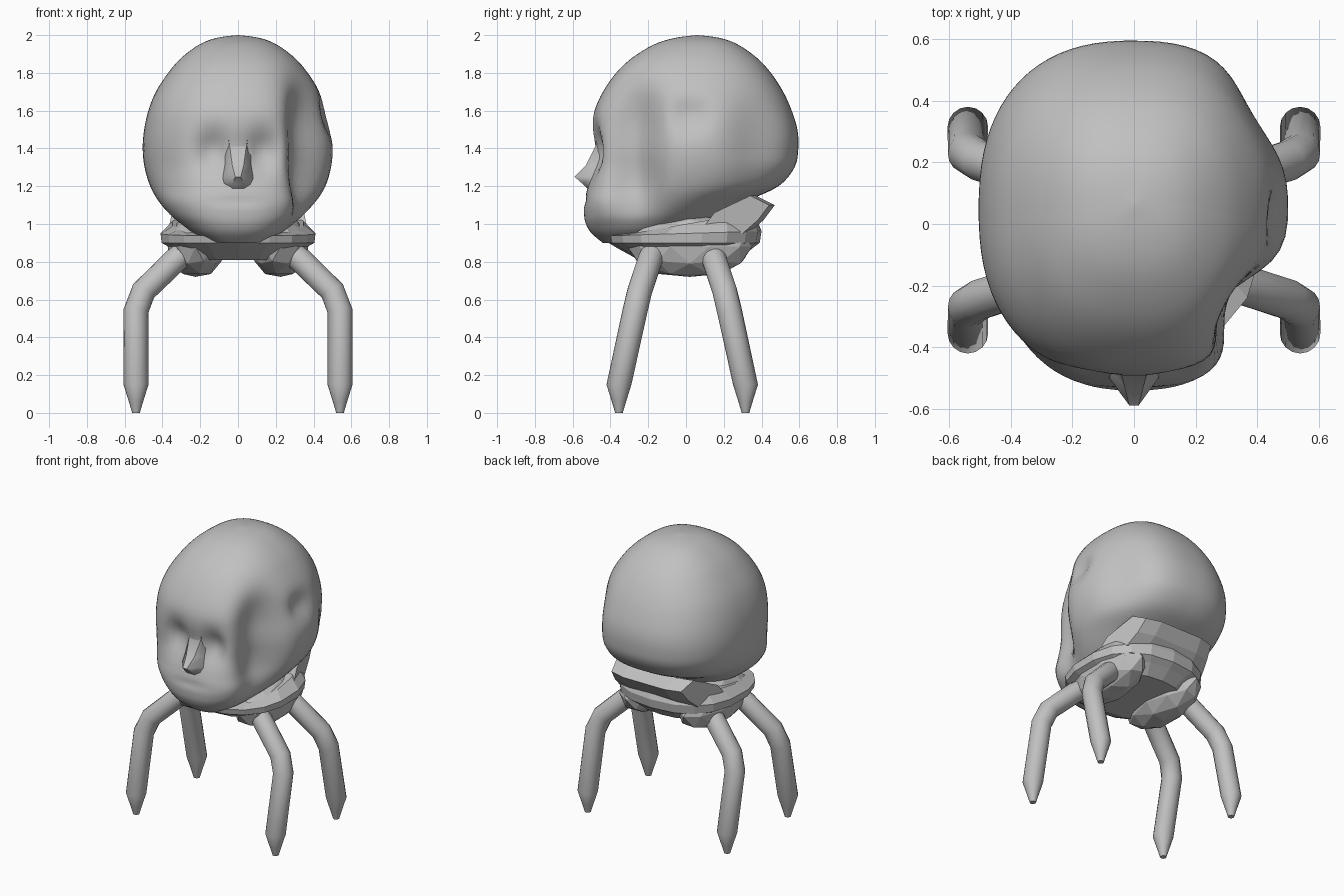
import bpy, bmesh, math
from mathutils import Vector

if "Cube" in bpy.data.objects:
    bpy.data.objects.remove(bpy.data.objects["Cube"])

grey = bpy.data.materials.new("plain grey")
grey.diffuse_color = (0.53, 0.53, 0.53, 1)
grey.use_nodes = True
grey.node_tree.nodes["Principled BSDF"].inputs["Base Color"].default_value = grey.diffuse_color


def make(name, rings, angle=None):
    """Loft closed rings of points into a capped solid."""
    bm = bmesh.new()
    loops = [[bm.verts.new(p) for p in r] for r in rings]
    n = len(loops[0])
    for a, b in zip(loops, loops[1:]):
        for i in range(n):
            j = (i + 1) % n
            bm.faces.new((a[i], a[j], b[j], b[i]))
    bm.faces.new(loops[0][::-1])
    bm.faces.new(loops[-1])
    bmesh.ops.recalc_face_normals(bm, faces=bm.faces)
    return finish(name, bm, angle)


def finish(name, bm, angle=None):
    me = bpy.data.meshes.new(name)
    bm.to_mesh(me)
    bm.free()
    me.materials.append(grey)
    ob = bpy.data.objects.new(name, me)
    bpy.context.collection.objects.link(ob)
    if angle:
        bpy.ops.object.select_all(action='DESELECT')
        ob.select_set(True)
        bpy.context.view_layer.objects.active = ob
        bpy.ops.object.shade_smooth_by_angle(angle=math.radians(angle))
    return ob


def oval(z, yf, yb, hx, n, p=2.4):
    """Horizontal superellipse between front yf and back yb."""
    pts = []
    for i in range(n):
        a = 2 * math.pi * (i + 0.5) / n
        c, s = math.cos(a), math.sin(a)
        x = math.copysign(abs(c) ** (2 / p), c) * hx
        y = math.copysign(abs(s) ** (2 / p), s) * (yb - yf) / 2 + (yf + yb) / 2
        pts.append(Vector((x, y, z)))
    return pts


# Head: horizontal slices (z, front, back, half width), smoothly interpolated
slices = [
    (0.90, -0.44, -0.25, 0.12), (0.95, -0.50, 0.0, 0.23), (1.0, -0.53, 0.12, 0.30),
    (1.05, -0.54, 0.20, 0.36), (1.12, -0.54, 0.32, 0.42), (1.2, -0.52, 0.49, 0.465),
    (1.3, -0.50, 0.575, 0.495), (1.4, -0.50, 0.595, 0.505), (1.5, -0.50, 0.59, 0.497),
    (1.6, -0.485, 0.56, 0.475), (1.7, -0.44, 0.515, 0.435), (1.8, -0.37, 0.45, 0.37),
    (1.88, -0.285, 0.375, 0.30), (1.95, -0.17, 0.275, 0.205), (1.985, -0.06, 0.18, 0.115),
    (2.0, 0.055, 0.065, 0.005)]

# Dents and bulges: centre, radii, push
dents = [
    ((0.13, -0.48, 1.39), (0.085, 0.2, 0.11), (0, 0.07, 0)),        # eye sockets
    ((-0.13, -0.48, 1.39), (0.085, 0.2, 0.11), (0, 0.07, 0)),
    ((0.42, -0.30, 1.52), (0.17, 0.17, 0.24), (-0.12, 0.05, 0)),    # crushed temple
    ((0.42, -0.30, 1.20), (0.15, 0.15, 0.20), (-0.11, 0.04, 0)),    # crushed cheek
    ((0.48, 0.02, 1.57), (0.15, 0.09, 0.09), (-0.05, 0, 0)),
    ((0.42, 0.38, 1.42), (0.18, 0.18, 0.26), (-0.045, -0.03, 0)),   # flattened rear
    ((0.0, -0.54, 1.12), (0.14, 0.2, 0.025), (0, 0.01, 0))]         # mouth line


def dent(p):
    q = p.copy()
    for c, r, push in dents:
        d = sum(((p[k] - c[k]) / r[k]) ** 2 for k in range(3))
        q += Vector(push) * math.exp(-d)
    return q


def spline(a, b, c, d, t):
    return 0.5 * (2 * b + (c - a) * t + (2 * a - 5 * b + 4 * c - d) * t * t
                  + (3 * b - a - 3 * c + d) * t ** 3)


rings = []
last = len(slices) - 1
for i in range(last):
    four = [slices[min(max(i + k, 0), last)] for k in (-1, 0, 1, 2)]
    for s in range(4):
        v = [spline(*col, s / 4) for col in zip(*four)]
        rings.append([dent(p) for p in oval(*v, 80)])
rings.append(oval(*slices[-1], 80))
make("head", rings, 50)

# Nose: wedge narrowing upwards into the brow (z, tip y, half width of front, of base)
nose = []
for z, y, w, b in [(1.185, -0.52, 0.03, 0.07), (1.21, -0.545, 0.03, 0.085),
                   (1.25, -0.59, 0.015, 0.08), (1.31, -0.53, 0.03, 0.07),
                   (1.42, -0.475, 0.045, 0.07), (1.51, -0.48, 0.06, 0.11)]:
    nose.append([(-b, -0.40, z), (-b, max(y + 0.05, -0.5), z), (-w, y, z),
                 (w, y, z), (b, max(y + 0.05, -0.5), z), (b, -0.40, z)])
make("nose", nose, 40)

# Low-poly collar under the head, its top tilted up to the back
collar = []
for z, yf, yb, hx, tilt in [(0.81, -0.25, 0.28, 0.28, 0), (0.87, -0.36, 0.35, 0.35, 0),
                            (0.90, -0.41, 0.39, 0.41, 0), (0.95, -0.42, 0.40, 0.415, 0.03),
                            (1.0, -0.32, 0.36, 0.35, 0.17)]:
    ring = oval(z, yf, yb, hx, 18, 2.4)
    for p in ring:
        p.z += tilt * p.y
    collar.append(ring)
make("collar", collar)

# Upturned rear tray
profile = [(0.12, 0.98), (0.18, 1.06), (0.37, 1.15), (0.47, 1.10), (0.41, 1.02), (0.33, 0.95)]
tray = []
for f in (-1, -0.6, 0.6, 1):
    tray.append([(f * (0.40 - 0.28 * y), y - (0.03 if abs(f) == 1 else 0), z)
                 for y, z in profile])
make("rear_tray", tray)

# Faceted hip lobes
for side, label in ((1, "right"), (-1, "left")):
    bm = bmesh.new()
    bmesh.ops.create_icosphere(bm, subdivisions=2, radius=1)
    for v in bm.verts:
        z = 0.88 + 0.17 * max(v.co.z, -0.94)
        v.co = Vector((side * (0.225 + 0.155 * v.co.x), 0.02 + 0.33 * v.co.y, z))
    bmesh.ops.recalc_face_normals(bm, faces=bm.faces)
    finish(label + "_hip", bm)

# Four bent legs with pointed feet: x, y offset, z, radius
path = [(0.25, 0.14, 0.87, 0.066), (0.33, 0.17, 0.81, 0.066), (0.50, 0.225, 0.645, 0.066),
        (0.54, 0.25, 0.54, 0.066), (0.54, 0.335, 0.15, 0.066), (0.54, 0.335, 0.06, 0.038),
        (0.54, 0.335, 0.0, 0.02)]
for sx, lx in ((1, "right"), (-1, "left")):
    for sy, ly in ((-1, "front"), (1, "rear")):
        pts = [Vector((sx * x, -0.02 + sy * y, z)) for x, y, z, r in path]
        rings = []
        for i, p in enumerate(pts):
            t = (pts[min(i + 1, 6)] - p).normalized() + (p - pts[max(i - 1, 0)]).normalized()
            t = Vector((0, 0, -1)) if i > 3 else t.normalized()
            u = Vector((0, 1, 0)).cross(t).normalized()
            w = t.cross(u)
            r = path[i][3]
            rings.append([p + r * (math.cos(a) * u + math.sin(a) * w)
                          for a in (2 * math.pi * k / 16 for k in range(16))])
        make(ly + "_" + lx + "_leg", rings, 32)
